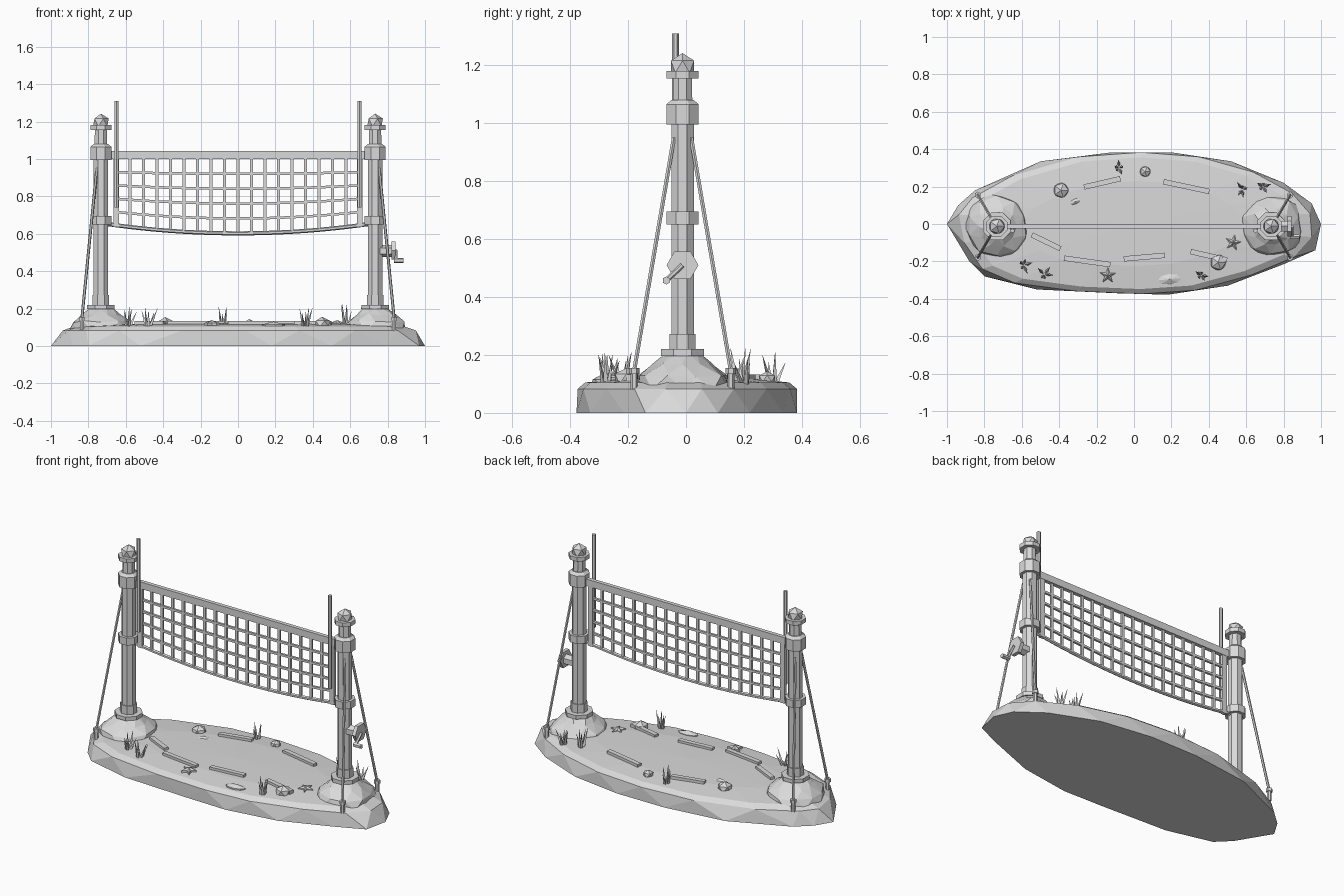
import bpy, bmesh, math, random
from mathutils import Vector, Matrix

if "Cube" in bpy.data.objects:
    bpy.data.objects.remove(bpy.data.objects["Cube"])

random.seed(4)
grey = bpy.data.materials.new("plain light grey")
grey.diffuse_color = (0.7, 0.7, 0.7, 1)
grey.use_nodes = True
grey.node_tree.nodes["Principled BSDF"].inputs["Base Color"].default_value = grey.diffuse_color
Y0 = -0.012          # centre line of posts and net
PX = 0.733           # post distance from the middle


def finish(name, bm):
    bmesh.ops.recalc_face_normals(bm, faces=bm.faces[:])
    me = bpy.data.meshes.new(name)
    bm.to_mesh(me)
    bm.free()
    me.materials.append(grey)
    ob = bpy.data.objects.new(name, me)
    bpy.context.scene.collection.objects.link(ob)
    return ob


def rod(bm, a, b, r1, r2=None, n=6, twist=0.0):
    """Straight tapered prism from a to b."""
    a, b = Vector(a), Vector(b)
    d = b - a
    m = Matrix.Translation((a + b) / 2) @ d.to_track_quat('Z', 'Y').to_matrix().to_4x4() @ Matrix.Rotation(twist, 4, 'Z')
    bmesh.ops.create_cone(bm, cap_ends=True, segments=n, radius1=r1,
                          radius2=r1 if r2 is None else r2, depth=d.length, matrix=m)


def box(bm, c, size, rz=0.0, rx=0.0):
    m = (Matrix.Translation(c) @ Matrix.Rotation(rz, 4, 'Z') @ Matrix.Rotation(rx, 4, 'X')
         @ Matrix.Diagonal((*size, 1)))
    bmesh.ops.create_cube(bm, size=1, matrix=m)


def loft(bm, rings, tip):
    """Skin rings with triangles, cap the first, fan the last to a tip."""
    vs = [[bm.verts.new(p) for p in r] for r in rings]
    n = len(vs[0])
    bm.faces.new(vs[0])
    for lo, hi in zip(vs, vs[1:]):
        for i in range(n):
            j = (i + 1) % n
            bm.faces.new((lo[i], lo[j], hi[i]))
            bm.faces.new((lo[j], hi[j], hi[i]))
    t = bm.verts.new(tip)
    for i in range(n):
        bm.faces.new((vs[-1][i], vs[-1][(i + 1) % n], t))


# sandy island base
outline = [(1, 0), (.95, .11), (.8, .22), (.52, .335), (.2, .383), (-.12, .383), (-.5, .335),
           (-.85, .18), (-.94, .1), (-1, 0), (-.88, -.2), (-.8, -.28), (-.52, -.35),
           (-.1, -.37), (.18, -.378), (.5, -.33), (.8, -.215), (.97, -.14)]
n = len(outline)


def ring(sx, sy, z, t):
    return [((x + (outline[(i + 1) % n][0] - x) * t) * sx,
             (y + (outline[(i + 1) % n][1] - y) * t) * sy, z)
            for i, (x, y) in enumerate(outline)]


bm = bmesh.new()
loft(bm, [ring(1, 1, 0, 0), ring(.965, 1.0, .083, .5), ring(.9, .93, .105, .5),
          ring(.6, .6, .118, .5)], (0, 0, .122))
finish("sand_base", bm)

for s, side in ((-1, "left"), (1, "right")):
    px = s * PX
    # rocky mound at the foot of the post
    bm = bmesh.new()
    rings = []
    for k, (r, z) in enumerate(((.172, .08), (.155, .13), (.105, .17), (.06, .2))):
        rr = []
        for i in range(10):
            a = (i + .5 * k) * math.tau / 10
            q = r * random.uniform(.93, 1.07)
            rr.append((px + q * math.cos(a), Y0 + q * math.sin(a),
                       z + random.uniform(-.008, .008) * (k > 0)))
        rings.append(rr)
    loft(bm, rings, (px, Y0, .205))
    finish(side + "_mound", bm)

    # octagonal post, collars and cap
    bm = bmesh.new()
    for z0, z1, r1, r2 in ((.19, 1.0, .042, .042), (1.0, 1.16, .038, .035)):
        rod(bm, (px, Y0, z0), (px, Y0, z1), r1, r2, 8, math.pi / 8)
    finish(side + "_post", bm)
    bm = bmesh.new()
    for z0, z1, r in ((.197, .22, .08), (.22, .272, .048), (.65, .695, .06),
                      (.995, 1.065, .06), (1.155, 1.18, .06)):
        rod(bm, (px, Y0, z0), (px, Y0, z1), r, n=8, twist=math.pi / 8)
    rod(bm, (px, Y0, 1.065), (px, Y0, 1.08), .06, .042, 8, math.pi / 8)
    finish(side + "_collars", bm)
    bm = bmesh.new()
    bmesh.ops.create_icosphere(bm, subdivisions=1, radius=.047,
                               matrix=Matrix.Translation((px, Y0, 1.195)))
    finish(side + "_cap", bm)

    # guy ropes and pegs
    bm = bmesh.new()
    pegs = bmesh.new()
    for t in (-1, 1):
        p = Vector((s * .835, Y0 + t * .167, .145))
        rod(bm, p, (s * .755, Y0 + t * .03, .95), .008)
        rod(pegs, (p.x, p.y, .08), (p.x, p.y, .14), .012)
        rod(pegs, (p.x, p.y, .135), (p.x, p.y, .155), .018)
    finish(side + "_guy_ropes", bm)
    finish(side + "_pegs", pegs)

    # antenna and net side band
    bm = bmesh.new()
    rod(bm, (s * .65, Y0 - .024, .74), (s * .65, Y0 - .024, 1.31), .0115)
    finish(side + "_antenna", bm)
    bm = bmesh.new()
    box(bm, (s * .65, Y0, .83), (.03, .02, .39))
    finish(side + "_net_band", bm)

# net: top tape, sagging cords and bottom rope
W = .65


def net_z(x, row):
    bottom = .602 + .043 * (x / W) ** 2
    return 1.0 + (bottom - 1.0) * row / 5


bm = bmesh.new()
box(bm, (0, Y0, 1.02), (1.39, .024, .042))
finish("net_top_tape", bm)
bm = bmesh.new()
cols = 18
xs = [-W + 2 * W * i / cols for i in range(cols + 1)]
for x in xs[1:-1]:
    zb = net_z(x, 5)
    box(bm, (x, Y0, (1.0 + zb) / 2), (.016, .012, 1.0 - zb))
for row in range(1, 5):
    for a, b in zip(xs, xs[1:]):
        rod(bm, (a, Y0, net_z(a, row)), (b, Y0, net_z(b, row)), .0095, n=4, twist=math.pi / 4)
finish("net_cords", bm)
bm = bmesh.new()
path = [-.7] + xs + [.7]
for a, b in zip(path, path[1:]):
    rod(bm, (a, Y0, net_z(a, 5)), (b, Y0, net_z(b, 5)), .011)
finish("net_bottom_rope", bm)

# winch on the right post
bm = bmesh.new()
rod(bm, (.76, Y0, .507), (.825, Y0, .507), .032)
rod(bm, (.82, Y0, .51), (.842, Y0, .51), .055, twist=math.pi / 2)
finish("winch_drum", bm)
bm = bmesh.new()
rod(bm, (.845, Y0, .51), (.845, -.068, .457), .009)
rod(bm, (.835, -.068, .457), (.885, -.068, .457), .014)
finish("winch_handle", bm)

# court line boards
bm = bmesh.new()
for x, y, l, a in ((-.17, .22, .2, 13), (.28, .2, .25, -12), (-.47, -.095, .17, -26),
                   (-.25, -.2, .25, -8), (.055, -.177, .22, 5), (.4, -.17, .2, -13)):
    box(bm, (x, y, .122), (l, .028, .022), math.radians(a))
finish("line_boards", bm)

# pebbles
bm = bmesh.new()
for x, y, r in ((-.39, .18, .045), (.06, .28, .032), (.45, -.205, .047)):
    bmesh.ops.create_icosphere(bm, subdivisions=1, radius=r,
                               matrix=Matrix.Translation((x, y, .118)) @ Matrix.Diagonal((1, 1, .8, 1)))
finish("pebbles", bm)

# starfish
bm = bmesh.new()
for x, y, a0 in ((-.14, -.275, .3), (.53, -.1, .1)):
    lo = [(x + r * math.cos(a0 + i * math.pi / 5), y + r * math.sin(a0 + i * math.pi / 5))
          for i in range(10) for r in [.045 if i % 2 == 0 else .018]]
    loft(bm, [[(*p, .1) for p in lo], [(*p, .122) for p in lo]], (x, y, .138))
finish("starfish", bm)

# shells
bm = bmesh.new()
for x, y, r, a in ((-.315, .12, .042, .4), (.19, -.295, .062, .1)):
    lo = [(x + r * (math.cos(t) * math.cos(a) - .45 * math.sin(t) * math.sin(a)),
           y + r * (math.cos(t) * math.sin(a) + .45 * math.sin(t) * math.cos(a)))
          for t in [i * math.tau / 8 for i in range(8)]]
    loft(bm, [[(*p, .095) for p in lo], [(*p, .115) for p in lo]], (x, y, .13))
finish("shells", bm)

# grass tufts
bm = bmesh.new()
for x, y, h in ((-.08, .3, .11), (.58, .185, .13), (.69, .2, .11), (-.59, -.22, .12),
                (-.48, -.27, .11), (.36, -.275, .11)):
    for i in range(5):
        a = i * math.tau / 5 + random.uniform(-.4, .4)
        d = random.uniform(.02, .055)
        c, s = math.cos(a), math.sin(a)
        rod(bm, (x + .01 * c, y + .01 * s, .095),
            (x + d * c, y + d * s, .1 + h * random.uniform(.65, 1.0)), .011, 0.0005, 3)
finish("grass_tufts", bm)
